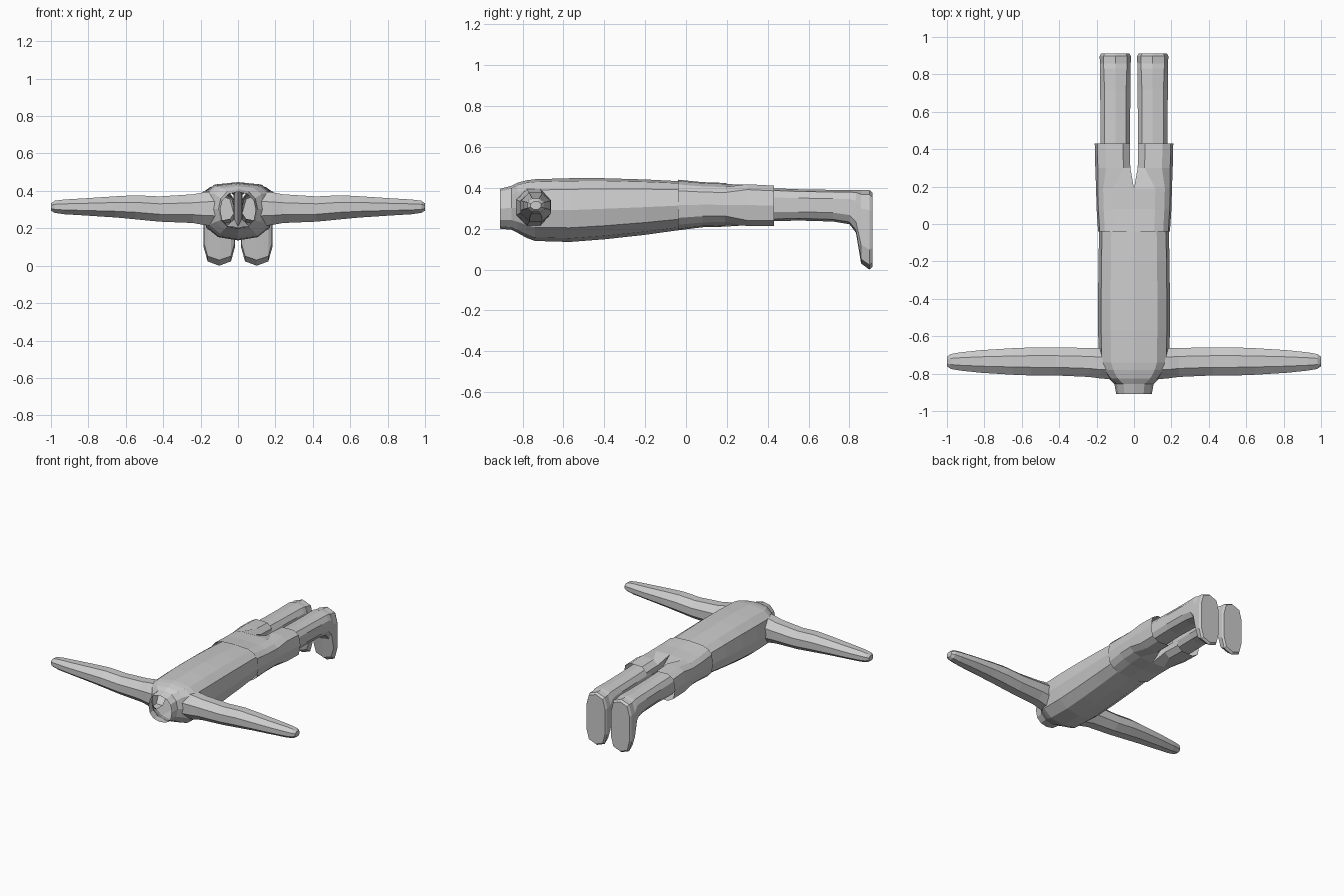
import bpy, bmesh
from math import sin, cos, radians

if "Cube" in bpy.data.objects:
    bpy.data.objects.remove(bpy.data.objects["Cube"])


def power(v, p):
    return (1 if v >= 0 else -1) * abs(v) ** p if abs(v) > 1e-6 else 0.0


def section(cu, hu, lo, hi, angles, p_top=0.6, p_low=0.6):
    """Rounded-box cross-section: list of (sideways, height)."""
    pts = []
    for a in angles:
        c, s = cos(radians(a)), sin(radians(a))
        p = p_top if s >= 0 else p_low
        pts.append((cu + hu * power(c, p), (lo + hi) / 2 + (hi - lo) / 2 * power(s, p)))
    return pts


def loft(name, rings, closed=None, cap_end=False):
    """Skin rings of points; closed[i] tells if band i wraps round."""
    bm = bmesh.new()
    vs = [[bm.verts.new(p) for p in r] for r in rings]
    n = len(vs[0])
    for i in range(len(vs) - 1):
        for j in range(n if closed is None or closed[i] else n - 1):
            k = (j + 1) % n
            bm.faces.new((vs[i][j], vs[i][k], vs[i + 1][k], vs[i + 1][j]))
    if cap_end:
        bm.faces.new(vs[-1])
    bmesh.ops.recalc_face_normals(bm, faces=bm.faces)
    me = bpy.data.meshes.new(name)
    bm.to_mesh(me)
    bm.free()
    ob = bpy.data.objects.new(name, me)
    bpy.context.collection.objects.link(ob)
    return ob


def mirror_x(ob):
    ob.modifiers.new("mirror", 'MIRROR').use_clip = True


FULL12 = range(0, 360, 30)
FULL10 = range(0, 360, 36)
FULL8 = [22.5 + 45 * i for i in range(8)]

# Torso with open neck: y, half width, bottom, top
torso = [(-0.91, 0.095, 0.20, 0.395), (-0.855, 0.105, 0.195, 0.41),
         (-0.825, 0.135, 0.18, 0.425), (-0.78, 0.172, 0.155, 0.437),
         (-0.74, 0.188, 0.14, 0.442), (-0.57, 0.192, 0.135, 0.447),
         (-0.40, 0.192, 0.148, 0.447), (-0.20, 0.190, 0.17, 0.441),
         (-0.02, 0.186, 0.195, 0.432)]
rings = []
for y, w, lo, hi in torso:
    p = 0.9 if y < -0.84 else 0.62
    rings.append([(u, y, z) for u, z in section(0, w, lo, hi, FULL12, p, 0.85)])
loft("torso", rings)

# Arms: x, centre y, half depth, bottom, top
arm = [(0.12, -0.745, 0.088, 0.205, 0.405), (0.18, -0.745, 0.083, 0.21, 0.40),
       (0.24, -0.74, 0.080, 0.222, 0.388), (0.42, -0.735, 0.077, 0.23, 0.376),
       (0.55, -0.735, 0.077, 0.243, 0.382), (0.65, -0.735, 0.073, 0.253, 0.376),
       (0.82, -0.735, 0.062, 0.265, 0.364), (0.93, -0.735, 0.050, 0.272, 0.357),
       (0.98, -0.735, 0.041, 0.28, 0.35), (1.0, -0.735, 0.026, 0.293, 0.335)]
rings = [[(x, u, z) for u, z in section(cy, d * 1.05, lo, hi, FULL8, 1, 1)]
         for x, cy, d, lo, hi in arm]
mirror_x(loft("arm", rings, cap_end=True))

# Trousers: shared hips, then one closed tube per leg
rings = []
for y, w, lo, hi in [(-0.04, 0.192, 0.192, 0.440), (0.08, 0.200, 0.207, 0.428),
                     (0.19, 0.203, 0.21, 0.424)]:
    rings.append([(max(u, 0), y, z) for u, z in
                  section(0, w, lo, hi, [-90 + 22.5 * i for i in range(9)], 0.6, 0.7)])
for y, c, w, lo, hi in [(0.30, 0.109, 0.098, 0.212, 0.420), (0.43, 0.112, 0.098, 0.212, 0.413)]:
    rings.append([(u, y, z) for u, z in
                  section(c, w, lo, hi, [-150 + 37.5 * i for i in range(9)], 0.65, 0.65)])
mirror_x(loft("trousers", rings, closed=[False, False, True, True]))

# Lower legs running into downward feet: y, half width, bottom, top, roundness
leg = [(0.38, 0.082, 0.235, 0.40, 0.7), (0.55, 0.082, 0.24, 0.393, 0.7),
       (0.72, 0.084, 0.235, 0.39, 0.7), (0.80, 0.085, 0.222, 0.39, 0.65),
       (0.832, 0.085, 0.18, 0.39, 0.6), (0.857, 0.085, 0.03, 0.39, 0.6),
       (0.897, 0.086, 0.0, 0.39, 0.6), (0.912, 0.078, 0.012, 0.378, 0.6)]
rings = [[(u, y, z) for u, z in section(0.1, w, lo, hi, [a + 18 for a in FULL10], p, p)]
         for y, w, lo, hi, p in leg]
for r, (y, w, lo, hi, p) in zip(rings, leg):
    zmin, zmax = min(q[2] for q in r), max(q[2] for q in r)
    r[:] = [(x, yy, lo + (z - zmin) / (zmax - zmin) * (hi - lo)) for x, yy, z in r]
mirror_x(loft("lower_leg_and_foot", rings, cap_end=True))
